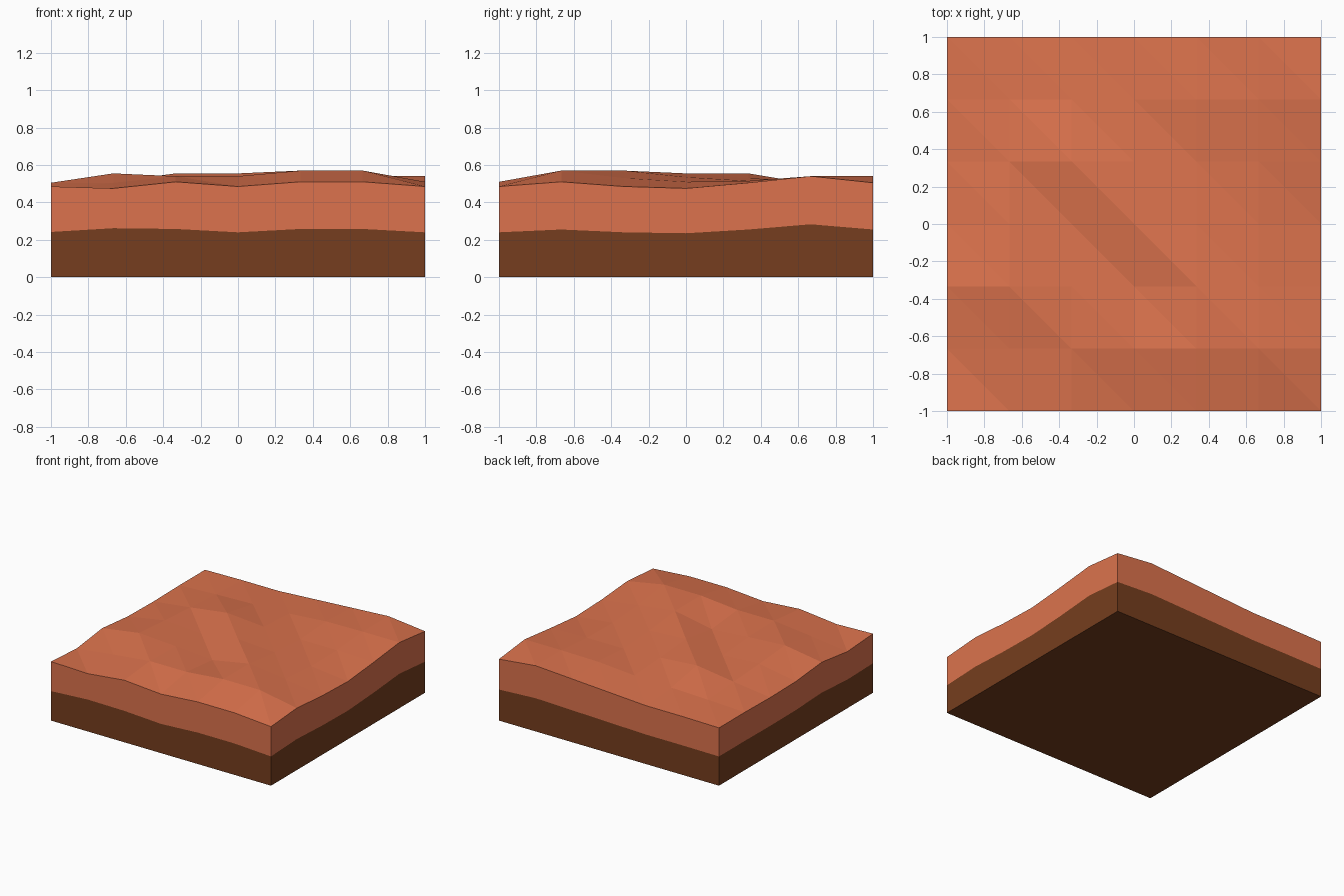
import bpy, bmesh

if "Cube" in bpy.data.objects:
    bpy.data.objects.remove(bpy.data.objects["Cube"])

# Surface heights in hundredths, rows from front (y=-1) to back (y=1)
HEIGHTS = [
    [48.5, 47.5, 51, 48.5, 51, 51, 48.5],
    [46.5, 50.5, 54, 54, 57, 57, 51],
    [50.5, 55.5, 53.5, 51, 57, 53, 48.5],
    [47.5, 53, 51, 55.5, 53.5, 51, 47.5],
    [47, 51, 55.5, 53, 51.5, 51.5, 50.5],
    [47.5, 49, 50, 51, 53.5, 54, 54],
    [47.5, 48, 48, 50, 52, 54, 50.5],
]
FRONT_MID = [.242, .262, .258, .24, .258, .258, .24]
RIGHT_MID = [.24, .255, .24, .235, .255, .283, .255]
N = 6


def top(i, j):
    return HEIGHTS[j][i] / 100


def mid(i, j):
    if j == 0:
        return FRONT_MID[i]
    if i == N:
        return RIGHT_MID[j]
    return top(i, j) * 0.505


def floor(i, j):
    return 0.0


def point(i, j, height):
    return (-1 + 2 * i / N, -1 + 2 * j / N, height(i, j))


# Grid positions around the border, counter-clockwise from the front left
RIM = ([(i, 0) for i in range(N)] + [(N, j) for j in range(N)]
       + [(i, N) for i in range(N, 0, -1)] + [(0, j) for j in range(N, 0, -1)])


def add_band(bm, low, high):
    for a, b in zip(RIM, RIM[1:] + RIM[:1]):
        bm.faces.new([bm.verts.new(p) for p in (
            point(*a, low), point(*b, low), point(*b, high), point(*a, high))])


def finish(bm, name, color):
    bmesh.ops.remove_doubles(bm, verts=bm.verts, dist=1e-4)
    mesh = bpy.data.meshes.new(name)
    bm.to_mesh(mesh)
    bm.free()
    mat = bpy.data.materials.new(name + "_color")
    mat.diffuse_color = color
    mat.use_nodes = True
    mat.node_tree.nodes["Principled BSDF"].inputs["Base Color"].default_value = mat.diffuse_color
    mesh.materials.append(mat)
    bpy.context.collection.objects.link(bpy.data.objects.new(name, mesh))


# Clay layer: uneven triangulated top and the upper side band
bm = bmesh.new()
for j in range(N):
    for i in range(N):
        a, b, c, d = (i, j), (i + 1, j), (i + 1, j + 1), (i, j + 1)
        for tri in ((a, b, d), (b, c, d)):
            bm.faces.new([bm.verts.new(point(*p, top)) for p in tri])
add_band(bm, mid, top)
finish(bm, "clay_layer", (0.716, 0.171, 0.074, 1))

# Soil layer: lower side band and flat underside
bm = bmesh.new()
add_band(bm, floor, mid)
bm.faces.new([bm.verts.new(point(*p, floor)) for p in reversed(RIM)])
finish(bm, "soil_layer", (0.181, 0.048, 0.013, 1))
